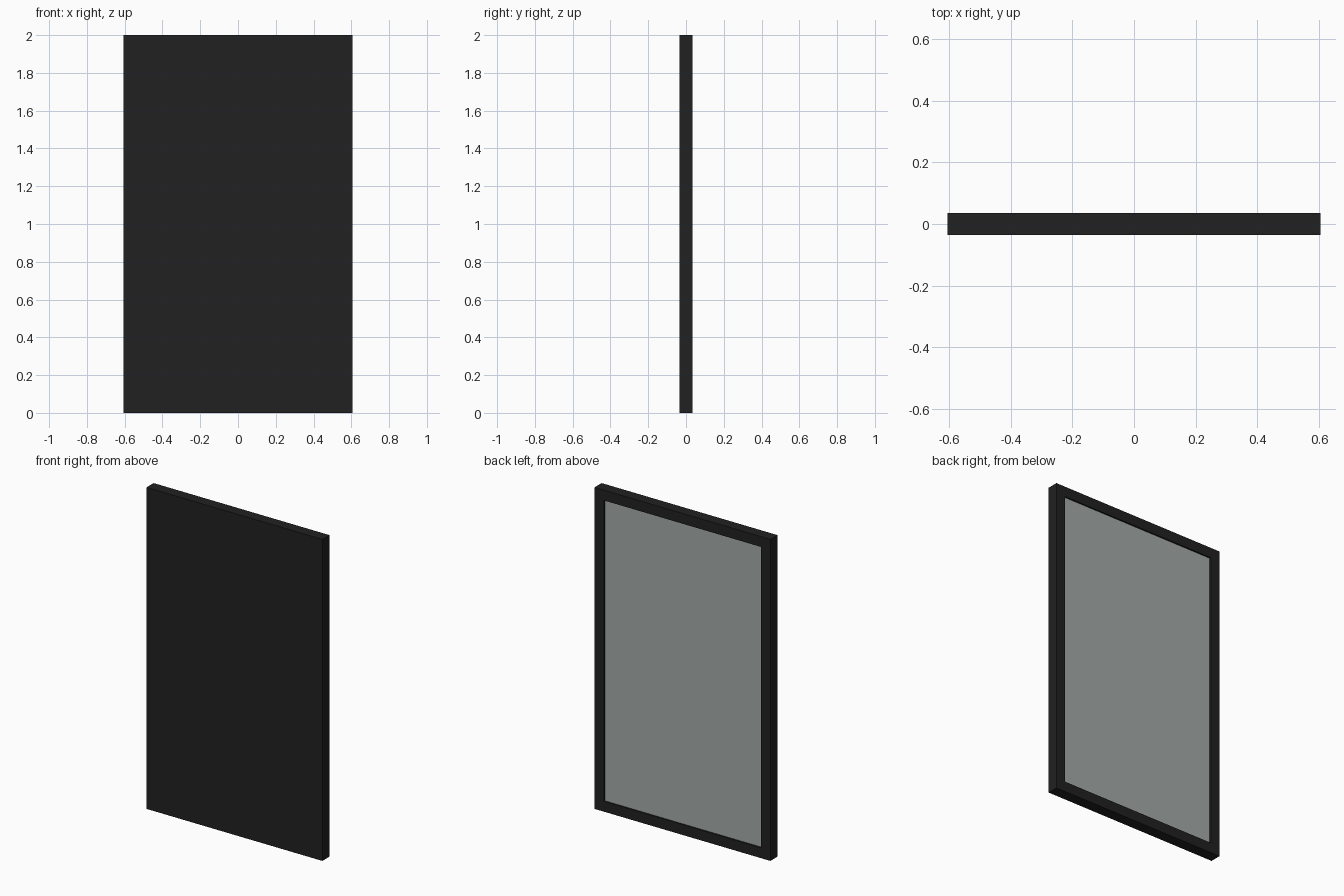
import bpy, bmesh

if "Cube" in bpy.data.objects:
    bpy.data.objects.remove(bpy.data.objects["Cube"])

W, D, H = 1.21, 0.07, 2.0      # overall size
B = 0.064                      # frame border width
RECESS = 0.01                  # depth of the panel behind the frame's back face
PLATE = 0.006                  # thickness of the front sheet


def material(name, rgb):
    m = bpy.data.materials.new(name)
    m.diffuse_color = (*rgb, 1)
    m.use_nodes = True
    m.node_tree.nodes["Principled BSDF"].inputs["Base Color"].default_value = m.diffuse_color
    return m


def finish(name, bm, mat):
    bmesh.ops.recalc_face_normals(bm, faces=bm.faces)
    me = bpy.data.meshes.new(name)
    bm.to_mesh(me)
    bm.free()
    ob = bpy.data.objects.new(name, me)
    me.materials.append(mat)
    bpy.context.collection.objects.link(ob)
    return ob


def box(name, w, h, y0, y1, mat):
    bm = bmesh.new()
    bmesh.ops.create_cube(bm, size=1)
    for v in bm.verts:
        v.co.x *= w
        v.co.y = y0 if v.co.y < 0 else y1
        v.co.z = H / 2 + v.co.z * h
    return finish(name, bm, mat)


black = material("black", (0.015, 0.015, 0.015))
glass = material("pale_grey", (0.37, 0.40, 0.39))

# mitred rectangular frame: four-sided ring with a rectangular section
bm = bmesh.new()
rings = []
for sx, sz in ((-1, -1), (1, -1), (1, 1), (-1, 1)):
    ring = []
    for inset, y in ((0, -D / 2 + PLATE), (0, D / 2), (B, D / 2), (B, -D / 2 + PLATE)):
        ring.append(bm.verts.new((sx * (W / 2 - inset), y, H / 2 + sz * (H / 2 - inset))))
    rings.append(ring)
for i in range(4):
    a, b = rings[i], rings[(i + 1) % 4]
    for j in range(4):
        k = (j + 1) % 4
        bm.faces.new((a[j], a[k], b[k], b[j]))
finish("frame", bm, black)

# solid front sheet covering the whole frame
box("front_sheet", W, H, -D / 2, -D / 2 + PLATE, black)

# pale panel set into the back of the frame
box("inset_panel", W - 2 * B, H - 2 * B, -D / 2 + PLATE, D / 2 - RECESS, glass)
